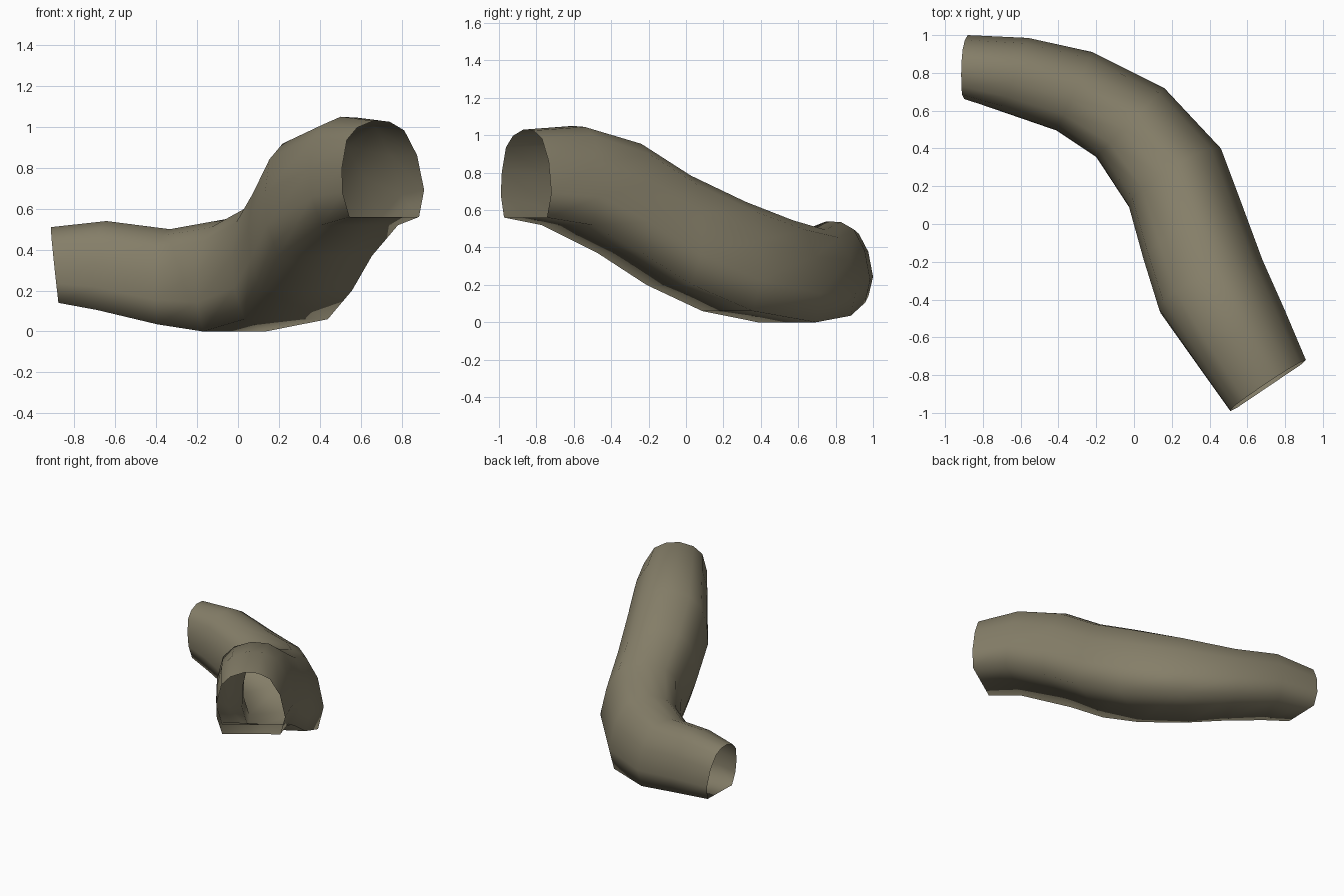
import bpy, bmesh
from mathutils import Vector

cube = bpy.data.objects.get("Cube")
if cube:
    bpy.data.objects.remove(cube, do_unlink=True)

# Drab olive-grey skin
mat = bpy.data.materials.new("drab olive")
mat.use_nodes = True
colour = (0.235, 0.21, 0.14, 1)
mat.diffuse_color = colour
mat.node_tree.nodes["Principled BSDF"].inputs["Base Color"].default_value = colour

# Arch cross-section: side (-1 inner, 1 outer) and height fraction
arch = [(-.84, 0), (-1, .26), (-.99, .52), (-.86, .8), (-.6, .93), (-.2, 1),
        (.2, .99), (.55, .9), (.85, .64), (1, .28), (.86, 0)]

# Stations: outer edge, inner edge, floor, crown, lean of the crown along the tube
stations = [
    ((-.88, 1.0), (-.89, .66), .14, .51, -.04),
    ((-.56, .985), (-.70, .595), .105, .54, 0),
    ((-.22, .91), (-.41, .495), .035, .50, 0),
    ((.16, .72), (-.20, .355), 0, .55, 0),
    ((.46, .40), (-.02, .08), .06, .65, -.08),
    ((.58, .08), (.06, -.21), .2, .79, -.1),
    ((.68, -.19), (.14, -.47), .37, .96, -.1),
    ((.80, -.46), (.36, -.78), .52, 1.05, -.08),
    ((.91, -.72), (.51, -.99), .56, 1.03, -.02),
]

# Loft the open-ended duct through the stations
bm = bmesh.new()
rings = []
for outer, inner, floor, crown, lean in stations:
    a, b = Vector(inner), Vector(outer)
    mid, half = (a + b) / 2, (b - a) / 2
    along = Vector((half.y, -half.x)).normalized()
    ring = []
    for side, height in arch:
        p = mid + half * side + along * lean * (height - .28)
        ring.append(bm.verts.new((p.x, p.y, floor + (crown - floor) * height)))
    rings.append(ring)
count = len(arch)
for r, s in zip(rings, rings[1:]):
    for i in range(count):
        j = (i + 1) % count
        bm.faces.new((r[i], r[j], s[j], s[i]))
bmesh.ops.recalc_face_normals(bm, faces=bm.faces)

# Make sure the skin faces outward: the floor strip must point down
bm.faces.ensure_lookup_table()
bm.normal_update()
if bm.faces[count - 1].normal.z > 0:
    bmesh.ops.reverse_faces(bm, faces=bm.faces)

mesh = bpy.data.meshes.new("curved_duct")
bm.to_mesh(mesh)
bm.free()
mesh.materials.append(mat)
for face in mesh.polygons:
    face.use_smooth = True
duct = bpy.data.objects.new("curved_duct", mesh)
bpy.context.collection.objects.link(duct)
